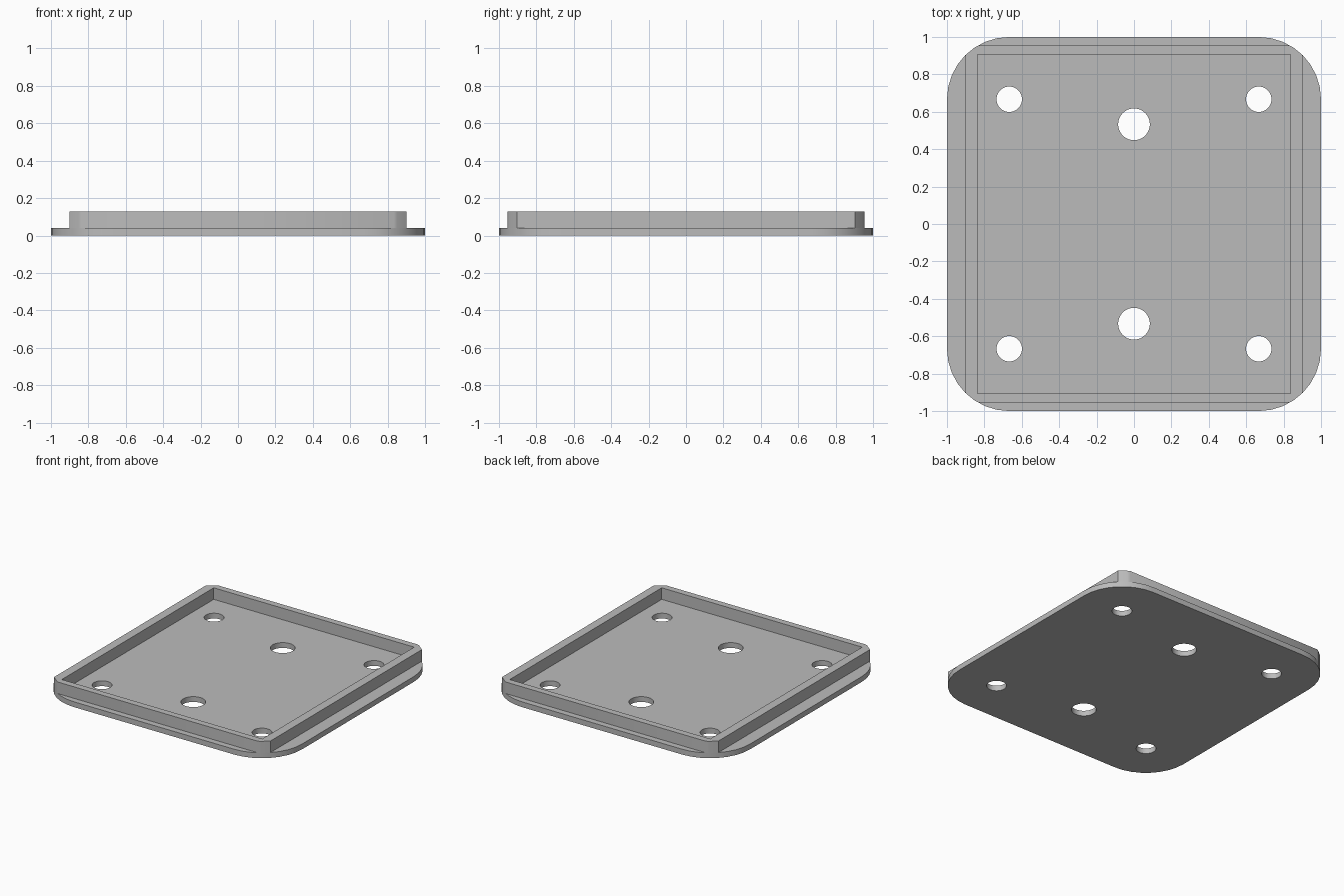
import bpy, bmesh, math

if "Cube" in bpy.data.objects:
    bpy.data.objects.remove(bpy.data.objects["Cube"])

grey = bpy.data.materials.new("grey")
grey.diffuse_color = (0.5, 0.5, 0.5, 1)
grey.use_nodes = True
grey.node_tree.nodes["Principled BSDF"].inputs["Base Color"].default_value = grey.diffuse_color


def prism(name, outline, z0, z1):
    """Extrude a closed 2D outline from z0 to z1."""
    bm = bmesh.new()
    face = bm.faces.new([bm.verts.new((x, y, z0)) for x, y in outline])
    up = bmesh.ops.extrude_face_region(bm, geom=[face])["geom"]
    bmesh.ops.translate(bm, vec=(0, 0, z1 - z0),
                        verts=[v for v in up if isinstance(v, bmesh.types.BMVert)])
    bmesh.ops.recalc_face_normals(bm, faces=bm.faces)
    mesh = bpy.data.meshes.new(name)
    bm.to_mesh(mesh)
    bm.free()
    mesh.materials.append(grey)
    obj = bpy.data.objects.new(name, mesh)
    bpy.context.collection.objects.link(obj)
    return obj


def rect(hx, hy):
    return [(-hx, -hy), (hx, -hy), (hx, hy), (-hx, hy)]


def circle(cx, cy, r, n=32):
    return [(cx + r * math.cos(math.tau * i / n), cy + r * math.sin(math.tau * i / n))
            for i in range(n)]


def rounded(half, r, n=8):
    pts = []
    for q, (sx, sy) in enumerate([(1, 1), (-1, 1), (-1, -1), (1, -1)]):
        for i in range(n + 1):
            a = math.pi / 2 * (q + i / n)
            pts.append((sx * (half - r) + r * math.cos(a),
                        sy * (half - r) + r * math.sin(a)))
    return pts


def cut(obj, tool, operation):
    """Apply a boolean and discard the cutter."""
    mod = obj.modifiers.new("cut", "BOOLEAN")
    mod.object, mod.operation, mod.solver = tool, operation, "EXACT"
    bpy.context.view_layer.objects.active = obj
    bpy.ops.object.modifier_apply(modifier=mod.name)
    bpy.data.objects.remove(tool)


BASE, TOP, RADIUS = 0.04, 0.127, 1 / 3

# Rounded base plate with four screw holes and two larger holes
plate = prism("base_plate", rounded(1, RADIUS), 0, BASE)
holes = [(sx * 0.667, sy * 0.667, 0.068) for sx in (-1, 1) for sy in (-1, 1)]
holes += [(0, sy * 0.533, 0.085) for sy in (-1, 1)]
for hole in holes:
    cut(plate, prism("hole_cutter", circle(*hole), -0.1, 0.2), "DIFFERENCE")

# Raised rim, its corners trimmed to the plate outline
rim = prism("raised_rim", rect(0.902, 0.954), BASE, TOP)
cut(rim, prism("corner_cutter", rounded(1, RADIUS), -0.1, 0.3), "INTERSECT")
cut(rim, prism("inner_cutter", rect(0.836, 0.905), -0.1, 0.3), "DIFFERENCE")

# Smooth the curves, keep the edges sharp
for obj in (plate, rim):
    bpy.ops.object.select_all(action="DESELECT")
    obj.select_set(True)
    bpy.context.view_layer.objects.active = obj
    bpy.ops.object.shade_smooth_by_angle(angle=math.radians(30))
